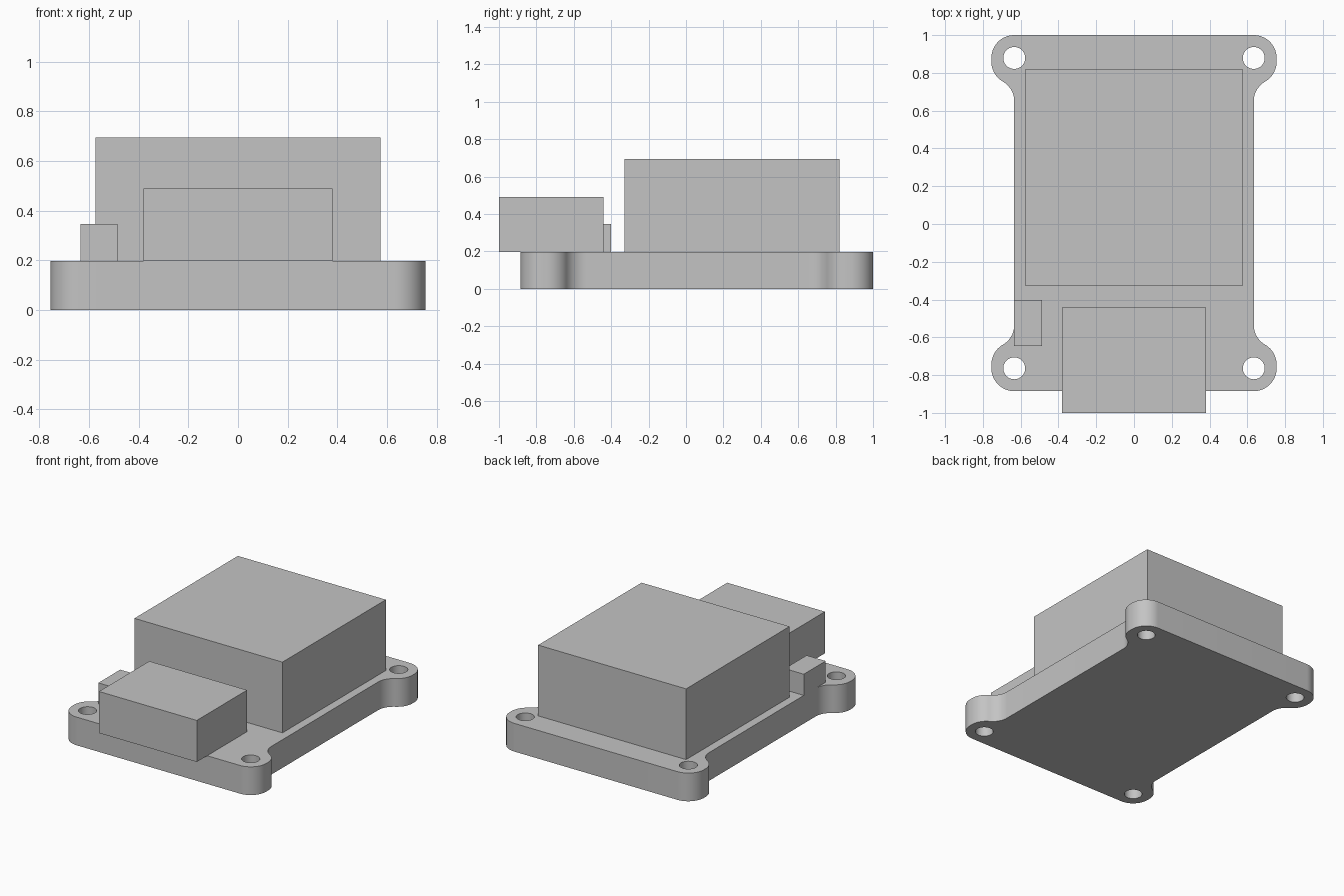
import bpy
import bmesh
from math import cos, sin, radians, tau

if "Cube" in bpy.data.objects:
    bpy.data.objects.remove(bpy.data.objects["Cube"], do_unlink=True)

GREY = (0.55, 0.55, 0.55, 1)
grey = bpy.data.materials.new("light grey")
grey.use_nodes = True
grey.diffuse_color = GREY
grey.node_tree.nodes["Principled BSDF"].inputs["Base Color"].default_value = GREY

THICK = 0.198        # base plate height
HALF = 0.634         # half width of the plate, and hole position
R = 0.121            # mounting ear radius
HOLE_R = 0.058
BACK, FRONT = 1.0, -0.885
MID = (BACK + FRONT) / 2
EAR_Y = BACK - R - MID
STRAIGHT = 0.02      # short straight side on each ear


def add_object(name, bm):
    mesh = bpy.data.meshes.new(name)
    bmesh.ops.recalc_face_normals(bm, faces=bm.faces)
    bm.to_mesh(mesh)
    bm.free()
    mesh.materials.append(grey)
    obj = bpy.data.objects.new(name, mesh)
    bpy.context.collection.objects.link(obj)
    return obj


def arc(cx, cy, r, start, end, steps):
    angles = [radians(start + (end - start) * i / steps) for i in range(steps + 1)]
    return [(cx + r * cos(a), cy + r * sin(a)) for a in angles]


def add_box(name, x0, x1, y0, y1, z0, z1):
    bm = bmesh.new()
    bmesh.ops.create_cube(bm, size=1)
    for v in bm.verts:
        v.co = (x1 if v.co.x > 0 else x0,
                y1 if v.co.y > 0 else y0,
                z1 if v.co.z > 0 else z0)
    return add_object(name, bm)


def add_loop(bm, points):
    verts = [bm.verts.new((x, y, 0)) for x, y in points]
    for i, v in enumerate(verts):
        bm.edges.new((verts[i - 1], v))


# One corner: concave fillet, outer ear, rounded corner
low = EAR_Y - STRAIGHT
corner = arc(HALF + R, low - 2 * R * sin(radians(60)), R, 180, 120, 12)
corner += arc(HALF, low, R, -60, 0, 12)[1:]
corner += arc(HALF, EAR_Y, R, 0, 90, 18)

# Base plate with four mounting holes
outline, bm = [], bmesh.new()
for sx, sy in ((1, 1), (-1, 1), (-1, -1), (1, -1)):
    points = [(sx * x, MID + sy * y) for x, y in corner]
    outline += points if sx == sy else points[::-1]
    hole = arc(sx * HALF, MID + sy * EAR_Y, HOLE_R, 0, 360, 40)
    add_loop(bm, hole[:-1])
add_loop(bm, outline)
bmesh.ops.triangle_fill(bm, edges=bm.edges[:], use_beauty=True, normal=(0, 0, 1))
top = bmesh.ops.extrude_face_region(bm, geom=bm.faces[:], use_keep_orig=True)
for v in top["geom"]:
    if isinstance(v, bmesh.types.BMVert):
        v.co.z = THICK
plate = add_object("base_plate", bm)
bpy.ops.object.select_all(action="DESELECT")
plate.select_set(True)
bpy.context.view_layer.objects.active = plate
bpy.ops.object.shade_smooth_by_angle(angle=radians(30))

# Blocks standing on the plate
add_box("main_housing", -0.575, 0.575, -0.328, 0.82, THICK, 0.695)
add_box("front_connector", -0.38, 0.38, -1.0, -0.442, THICK, 0.49)
add_box("side_block", -HALF, -0.486, -0.645, -0.402, THICK, 0.347)
